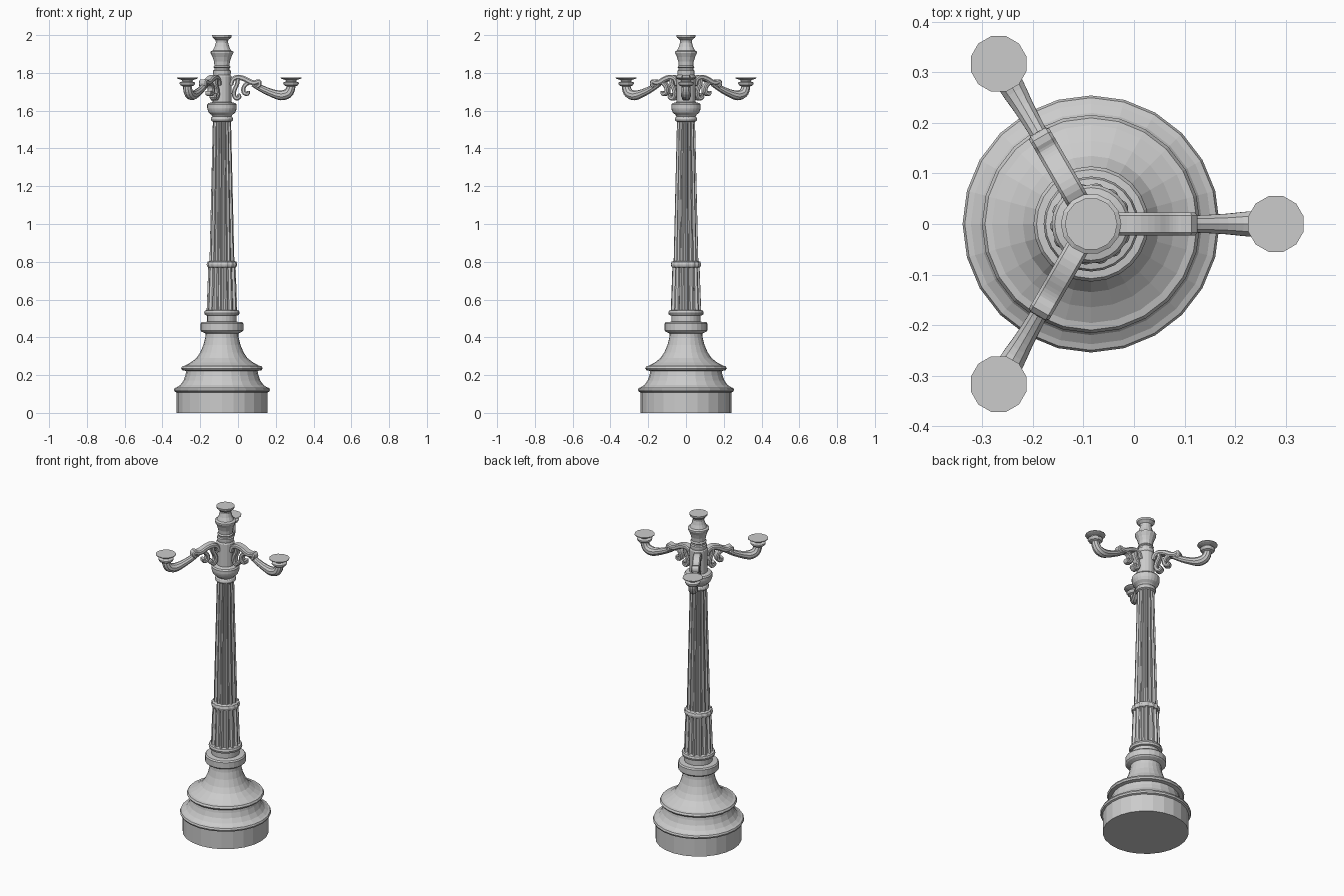
import bpy, bmesh, math
from mathutils import Vector, Matrix

if "Cube" in bpy.data.objects:
    bpy.data.objects.remove(bpy.data.objects["Cube"])

AXIS = Vector((-0.085, 0, 0))      # the column stands off-centre


def finish(name, bm):
    bmesh.ops.remove_doubles(bm, verts=bm.verts, dist=1e-5)
    bmesh.ops.recalc_face_normals(bm, faces=bm.faces)
    me = bpy.data.meshes.new(name)
    bm.to_mesh(me)
    bm.free()
    ob = bpy.data.objects.new(name, me)
    bpy.context.collection.objects.link(ob)
    ob.location = AXIS
    return ob


def skin(bm, rings):
    """Join closed rings of points and cap both ends."""
    rows = [[bm.verts.new(p) for p in ring] for ring in rings]
    n = len(rows[0])
    for a, b in zip(rows, rows[1:]):
        for i in range(n):
            j = (i + 1) % n
            bm.faces.new((a[i], a[j], b[j], b[i]))
    bm.faces.new(rows[0])
    bm.faces.new(rows[-1])


def lathe(name, profile, sides, scallop=None, cx=0.0, phase=0.0):
    """Revolve (radius, z) points; scallop repeats radius factors around."""
    bm = bmesh.new()
    f = scallop or [1]
    rings = []
    for r, z in profile:
        ring = []
        for i in range(sides):
            a = 2 * math.pi * (i + phase) / sides
            k = r * f[i % len(f)]
            ring.append((cx + k * math.cos(a), k * math.sin(a), z))
        rings.append(ring)
    skin(bm, rings)
    return finish(name, bm)


def smooth_path(pts, steps=3):
    """Catmull-Rom through tuples of any length."""
    vs = [Vector(p) for p in pts]
    vs = [2 * vs[0] - vs[1]] + vs + [2 * vs[-1] - vs[-2]]
    out = []
    for i in range(1, len(vs) - 2):
        p0, p1, p2, p3 = vs[i - 1:i + 3]
        for s in range(steps):
            t = s / steps
            out.append(0.5 * (2 * p1 + (p2 - p0) * t + (2 * p0 - 5 * p1 + 4 * p2 - p3) * t * t
                              + (3 * p1 - p0 - 3 * p2 + p3) * t ** 3))
    return out + [vs[-2]]


def sweep(name, pts, section):
    """Sweep a section along (x, z, thickness); section gives (across, y) per thickness."""
    path = smooth_path(pts)
    bm = bmesh.new()
    rings = []
    for i, p in enumerate(path):
        d = path[min(i + 1, len(path) - 1)] - path[max(i - 1, 0)]
        t = Vector((d.x, d.y)).normalized()
        rings.append([(p.x - t.y * u, v, p.y + t.x * u) for u, v in section(p.z)])
    skin(bm, rings)
    return finish(name, bm)


def round_section(r):
    return [(r * math.cos(math.tau * i / 10), r * math.sin(math.tau * i / 10)) for i in range(10)]


def band_section(w):
    def f(t):
        return [(t, -w * .75), (t, w * .75), (t * .5, w), (-t * .5, w),
                (-t, w * .75), (-t, -w * .75), (-t * .5, -w), (t * .5, -w)]
    return f


# stepped round base with bell
lathe("base", [
    (.24, 0), (.24, .108), (.25, .112), (.2545, .122), (.25, .132), (.238, .136), (.22, .148),
    (.203, .172), (.193, .20), (.189, .222), (.21, .226), (.216, .236), (.21, .247),
    (.196, .25), (.165, .267), (.135, .29), (.115, .32), (.098, .36), (.088, .40), (.086, .425)], 24)

# collar and ring above the bell
lathe("base_collar", [
    (.086, .42), (.108, .43), (.114, .437), (.114, .472), (.108, .48), (.078, .483),
    (.078, .515), (.09, .518), (.094, .53), (.09, .542), (.07, .546)], 24)

# fluted shaft in two stages, divided by a beaded ring
flute = [1, 1, .86, .86]
lathe("lower_shaft", [(.081, .54), (.072, .785)], 56, flute)
lathe("shaft_ring", [(.066, .768), (.077, .772), (.081, .786), (.077, .8), (.064, .805)], 56,
      [1, 1, .95, .95])
lathe("upper_shaft", [(.066, .79), (.048, 1.55)], 56, flute)

# capital
lathe("capital", [
    (.046, 1.54), (.056, 1.545), (.059, 1.555), (.056, 1.565), (.05, 1.57), (.056, 1.578),
    (.07, 1.59), (.076, 1.605), (.078, 1.615), (.078, 1.632), (.072, 1.64), (.05, 1.645)], 24)

# plain drum carrying the arms, and the finial
lathe("arm_drum", [(.05, 1.635), (.05, 1.782), (.045, 1.79)], 16)
lathe("finial", [
    (.045, 1.785), (.047, 1.8), (.047, 1.812), (.04, 1.816), (.04, 1.825), (.046, 1.83),
    (.04, 1.838), (.042, 1.86), (.05, 1.885), (.06, 1.905), (.06, 1.913), (.048, 1.919),
    (.038, 1.94), (.032, 1.962), (.034, 1.974), (.05, 1.988), (.052, 2.0)], 14)

# three arms around the drum
for k in range(3):
    parts = [
        sweep("arm_tube", [
            (.365, 1.742, .021), (.364, 1.718, .024), (.348, 1.691, .026), (.312, 1.681, .026),
            (.265, 1.693, .021), (.21, 1.717, .018), (.165, 1.743, .016)], round_section),
        sweep("arm_leaf", [
            (.047, 1.735, .012), (.058, 1.766, .012), (.085, 1.777, .013), (.12, 1.768, .014),
            (.15, 1.752, .014), (.175, 1.748, .013), (.195, 1.755, .012), (.2, 1.738, .01),
            (.188, 1.726, .008)], band_section(.023)),
        sweep("inner_scroll", [
            (.085, 1.775, .011), (.08, 1.74, .011), (.067, 1.712, .011), (.063, 1.683, .011),
            (.077, 1.664, .011), (.094, 1.674, .01), (.086, 1.688, .008)], band_section(.02)),
        sweep("outer_scroll", [
            (.15, 1.752, .011), (.125, 1.738, .011), (.113, 1.715, .011), (.118, 1.693, .011),
            (.137, 1.689, .01), (.139, 1.705, .008)], band_section(.019)),
        lathe("lamp_cup", [
            (.022, 1.728), (.036, 1.733), (.043, 1.743), (.043, 1.749), (.027, 1.755),
            (.03, 1.762), (.05, 1.768), (.057, 1.772), (.057, 1.776)], 12, cx=.366, phase=.5),
    ]
    for ob in parts:
        ob.name = f"{ob.name.split('.')[0]}_{k + 1}"
        ob.rotation_euler.z = k * math.tau / 3
